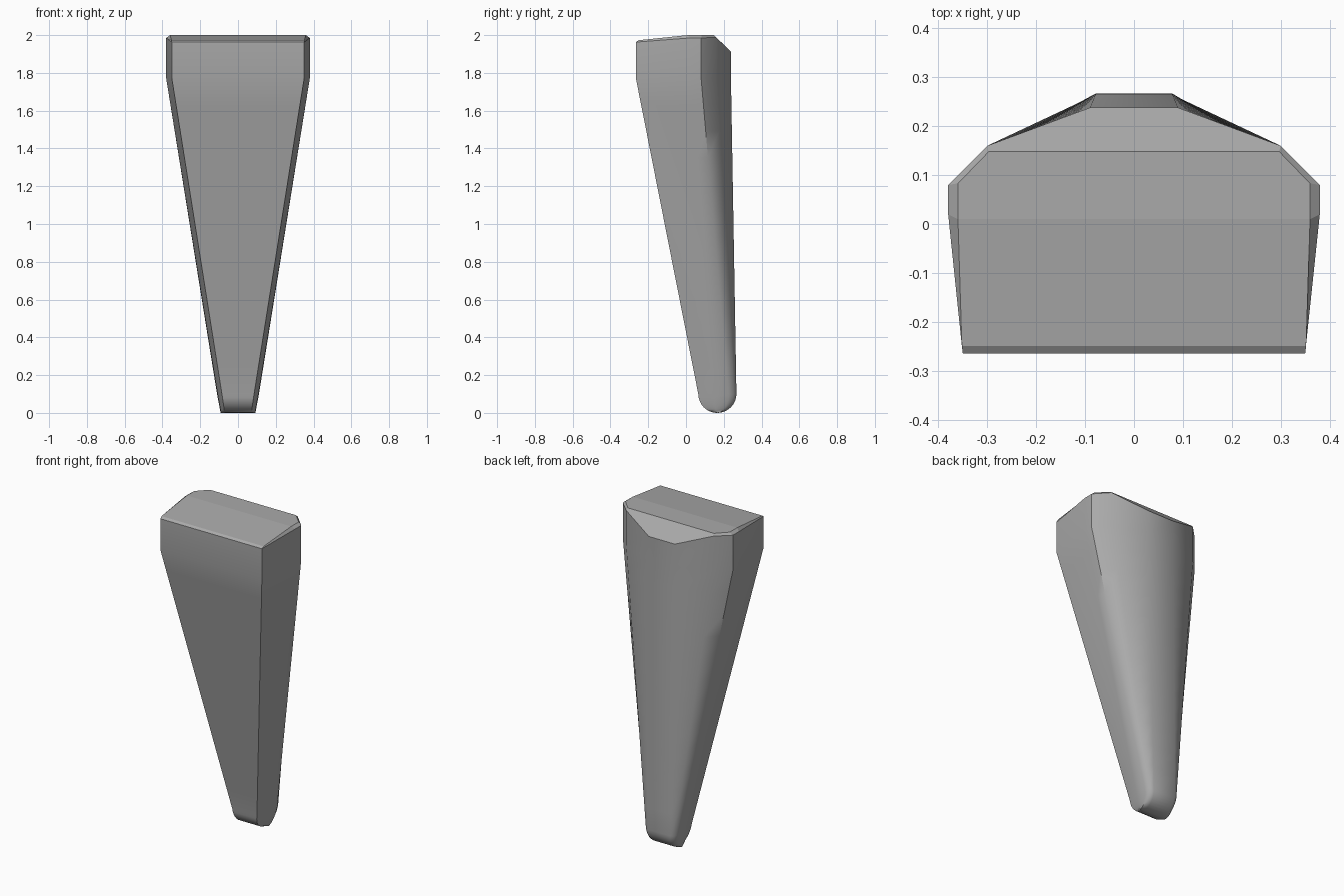
import bpy, bmesh, math

cube = bpy.data.objects.get("Cube")
if cube:
    bpy.data.objects.remove(cube, do_unlink=True)

# Half outlines (x, y) running front corner -> side -> shoulder -> back
TIP = [(0.085, 0.065), (0.108, 0.15), (0.111, 0.225), (0.098, 0.255), (0.078, 0.267)]
HEAD = [(0.35, -0.265), (0.38, 0.02), (0.38, 0.08), (0.30, 0.16), (0.09, 0.238)]
TIP_Z, HEAD_Z, MID_Y = 0.1, 1.77, 0.165


def blend(a, b, t):
    return [tuple(p + (q - p) * t for p, q in zip(u, v)) for u, v in zip(a, b)]


def ring(bm, half, heights):
    """Closed ring of vertices from a mirrored half outline."""
    pts = [(x, y, z) for (x, y), z in zip(half, heights)]
    pts += [(-x, y, z) for x, y, z in reversed(pts)]
    return [bm.verts.new(p) for p in pts]


def bridge(bm, a, b):
    n = len(a)
    for i in range(n):
        j = (i + 1) % n
        bm.faces.new((a[i], a[j], b[j], b[i]))


bm = bmesh.new()
rings = []

# Rounded tip
STEPS = 8
for i in range(STEPS):
    angle = math.radians(87) * (1 - i / STEPS)
    c, s = math.cos(angle), math.sin(angle)
    half = [(x * (1 - 0.17 * s), MID_Y + (y - MID_Y) * c) for x, y in TIP]
    rings.append(ring(bm, half, [TIP_Z * (1 - s)] * 5))

# Tapering body
BODY = 12
for i in range(BODY + 1):
    t = i / BODY
    rings.append(ring(bm, blend(TIP, HEAD, t), [TIP_Z + (HEAD_Z - TIP_Z) * t] * 5))

# Upright head with a sloped rim
rings.append(ring(bm, HEAD, [1.963, 1.985, 1.985, 1.988, 1.912]))
for a, b in zip(rings, rings[1:]):
    bridge(bm, a, b)
bm.faces.new(list(reversed(rings[0])))

# Chamfered crown: gently sloped front, flat middle, steep back
rim = rings[-1]
crown = ring(bm, [(0.352, -0.25), (0.36, 0.01), (0.36, 0.083), (0.297, 0.148)],
             [1.973, 2.0, 2.0, 2.0])
for i in range(3):
    bm.faces.new((rim[i], rim[i + 1], crown[i + 1], crown[i]))
    bm.faces.new((rim[8 - i], rim[9 - i], crown[7 - i], crown[6 - i]))
bm.faces.new((rim[9], rim[0], crown[0], crown[7]))
bm.faces.new((crown[0], crown[1], crown[6], crown[7]))
bm.faces.new((crown[1], crown[2], crown[3], crown[4], crown[5], crown[6]))
bm.faces.new((crown[3], rim[3], rim[4], rim[5], rim[6], crown[4]))
bmesh.ops.recalc_face_normals(bm, faces=bm.faces)

mesh = bpy.data.meshes.new("tapered_wedge")
bm.to_mesh(mesh)
bm.free()
wedge = bpy.data.objects.new("tapered_wedge", mesh)
bpy.context.collection.objects.link(wedge)

# Plain grey finish
grey = bpy.data.materials.new("plain_grey")
grey.use_nodes = True
colour = (0.4, 0.4, 0.4, 1)
grey.diffuse_color = colour
grey.node_tree.nodes["Principled BSDF"].inputs["Base Color"].default_value = colour
mesh.materials.append(grey)

bpy.ops.object.select_all(action="DESELECT")
wedge.select_set(True)
bpy.context.view_layer.objects.active = wedge
bpy.ops.object.shade_smooth_by_angle(angle=math.radians(44))
for poly in mesh.polygons:  # crisp crown
    if poly.center.z > 1.94:
        poly.use_smooth = False
